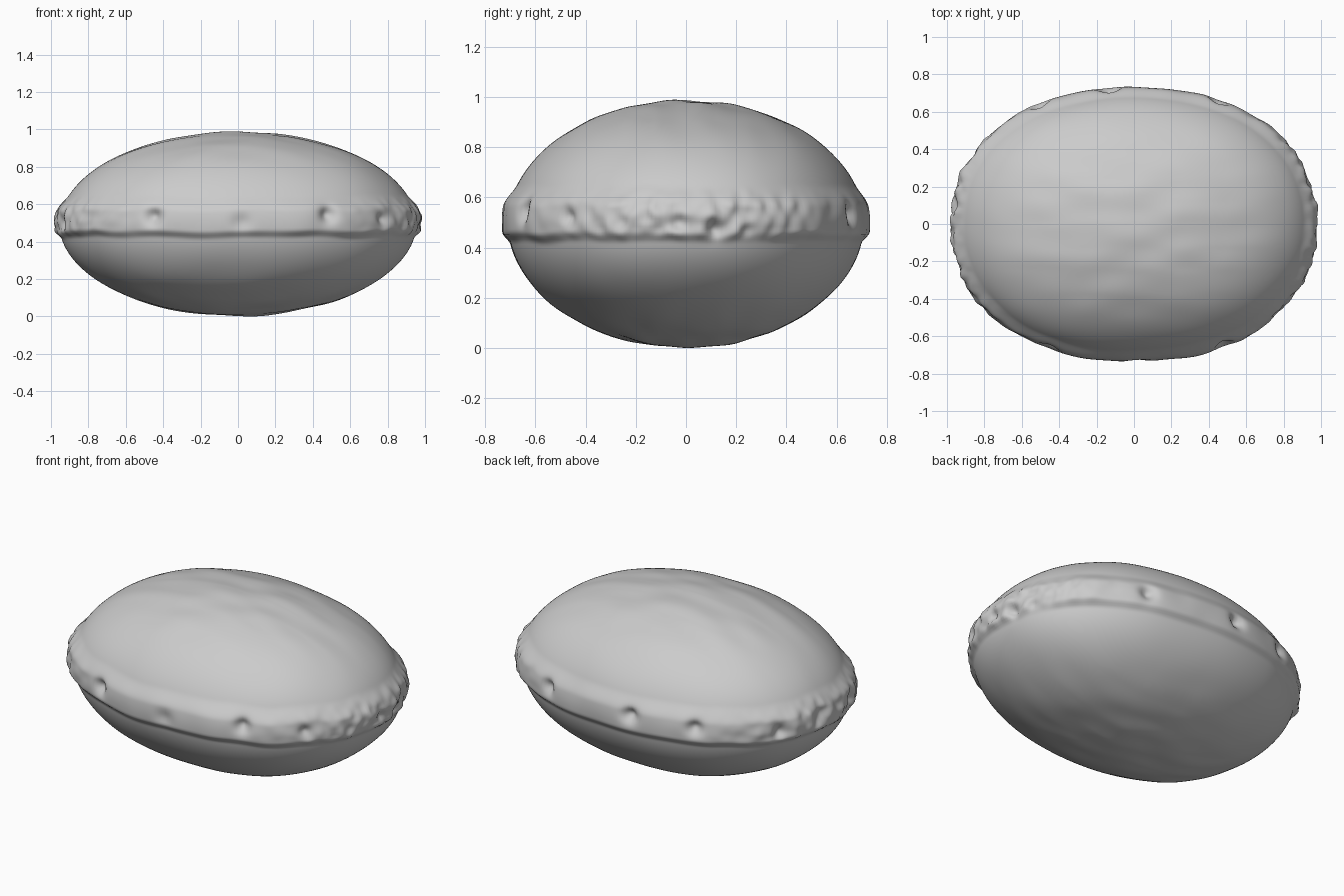
import bpy, bmesh, math
from mathutils import Vector, noise

cube = bpy.data.objects.get("Cube")
if cube:
    bpy.data.objects.remove(cube, do_unlink=True)

SEGMENTS, RINGS = 320, 150
HALF_X, HALF_Y, MID = 0.952, 0.708, 0.492

# pits around the waist: x, y, z, radius, depth
PITS = [(-0.45, -0.65, 0.53, 0.05, 0.05), (0.48, -0.64, 0.54, 0.05, 0.05),
        (0.02, -0.73, 0.5, 0.06, 0.02), (0.45, 0.65, 0.53, 0.05, 0.045),
        (-0.13, 0.73, 0.54, 0.05, 0.05), (-0.5, 0.63, 0.53, 0.05, 0.05),
        (0.97, 0.12, 0.47, 0.05, 0.04), (0.95, 0.26, 0.46, 0.04, 0.04),
        (0.99, -0.03, 0.5, 0.04, 0.035), (0.96, -0.27, 0.5, 0.04, 0.035),
        (-0.97, 0.1, 0.53, 0.05, 0.04), (-0.95, -0.22, 0.5, 0.05, 0.04),
        (-0.87, 0.36, 0.5, 0.05, 0.04), (0.78, -0.48, 0.52, 0.04, 0.03)]


def step(a, b, v):
    t = min(1, max(0, (v - a) / (b - a)))
    return t * t * (3 - 2 * t)


def signed_pow(v, p):
    return math.copysign(abs(v) ** p, v)


def surface_point(lat, theta):
    """Flattened oval body with a raised, pitted band around the waist."""
    c, s = math.cos(theta), math.sin(theta)
    around = math.cos(lat)
    z = MID + MID * math.sin(lat)
    cx, cy = signed_pow(c, 0.92), signed_pow(s, 0.92)
    p = Vector((HALF_X * around * cx, HALF_Y * around * cy, z))
    out = Vector((cx * HALF_Y, cy * HALF_X, 0)).normalized()

    # raised band, with a crisp lower lip and a soft upper edge
    wobble = 0.012 * noise.noise(Vector((c * 3, s * 3, 4)))
    band = step(0.415, 0.46, z + wobble) * (1 - step(0.56, 0.65, z + wobble))
    lump = noise.noise(Vector((c * 6, s * 6, z * 3)))
    ends = abs(c) ** 3
    p += out * band * (0.026 + 0.008 * lump)
    p += out * band * ends * 0.02 * noise.noise(Vector((c * 5, s * 16, z * 16)))

    # dents
    for x, y, pz, radius, depth in PITS:
        d = (p - Vector((x, y, pz))).length / radius
        if d < 2.5:
            p -= out * depth * math.exp(-d * d * 1.6)

    # broad unevenness and shallow ripples on the crown and base
    swell = noise.noise(Vector((p.x * 2.5, p.y * 2.5, z * 2.5 + 7)))
    p += out * 0.008 * swell * around
    ripple = noise.noise(Vector((p.x * 4, p.y * 8, z * 2)))
    p.z += 0.009 * ripple * (1 - around ** 2) * math.copysign(1, lat)
    return p


# grey stone material
stone = bpy.data.materials.new("stone_grey")
stone.use_nodes = True
grey = (0.6, 0.6, 0.6, 1)
stone.diffuse_color = grey
stone.node_tree.nodes["Principled BSDF"].inputs["Base Color"].default_value = grey

# stone body, built ring by ring
bm = bmesh.new()
rings = []
for i in range(1, RINGS):
    lat = math.pi * (i / RINGS - 0.5)
    rings.append([bm.verts.new(surface_point(lat, math.tau * j / SEGMENTS))
                  for j in range(SEGMENTS)])
for low, high in zip(rings, rings[1:]):
    for j in range(SEGMENTS):
        k = (j + 1) % SEGMENTS
        bm.faces.new((low[j], low[k], high[k], high[j]))
bm.faces.new(list(reversed(rings[0])))
bm.faces.new(rings[-1])
bmesh.ops.recalc_face_normals(bm, faces=bm.faces)

# stand it on the ground and centre it
for axis, centred in ((0, True), (1, True), (2, False)):
    values = [v.co[axis] for v in bm.verts]
    shift = (min(values) + max(values)) / 2 if centred else min(values)
    for v in bm.verts:
        v.co[axis] -= shift

mesh = bpy.data.meshes.new("stone_body")
bm.to_mesh(mesh)
bm.free()
mesh.materials.append(stone)
body = bpy.data.objects.new("stone_body", mesh)
bpy.context.collection.objects.link(body)
bpy.context.view_layer.objects.active = body
body.select_set(True)
bpy.ops.object.shade_smooth_by_angle(angle=math.radians(50))
